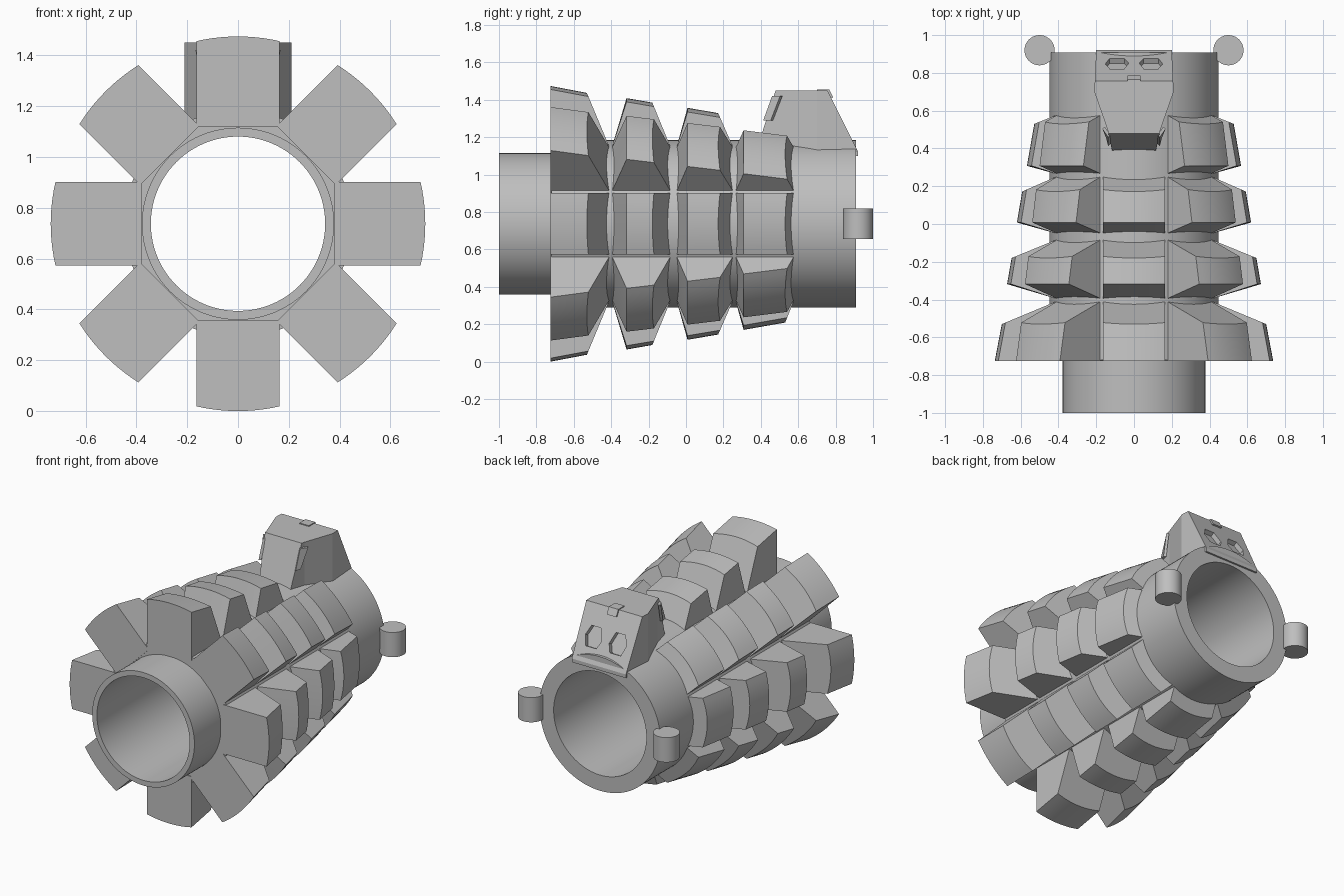
import bpy, bmesh, math
from mathutils import Vector, Matrix

cube = bpy.data.objects.get("Cube")
if cube:
    bpy.data.objects.remove(cube, do_unlink=True)

AXIS_Z = 0.737      # height of the barrel axis
BODY_R = 0.448
BORE_R = 0.343

grey = bpy.data.materials.new("plain_grey")
grey.use_nodes = True
COLOUR = (0.52, 0.52, 0.52, 1)
grey.diffuse_color = COLOUR
grey.node_tree.nodes["Principled BSDF"].inputs["Base Color"].default_value = COLOUR


def finish(bm, name, smooth=True):
    """Turn a bmesh into a coloured object with sharp edges kept."""
    bmesh.ops.recalc_face_normals(bm, faces=bm.faces)
    me = bpy.data.meshes.new(name)
    bm.to_mesh(me)
    bm.free()
    ob = bpy.data.objects.new(name, me)
    bpy.context.collection.objects.link(ob)
    me.materials.append(grey)
    if smooth:
        bpy.ops.object.select_all(action='DESELECT')
        ob.select_set(True)
        bpy.context.view_layer.objects.active = ob
        bpy.ops.object.shade_smooth_by_angle(angle=math.radians(25))
    return ob


def prism(bm, outline, vec):
    """Extrude a closed outline of points along vec."""
    a = [bm.verts.new(p) for p in outline]
    b = [bm.verts.new(Vector(p) + vec) for p in outline]
    n = len(a)
    bm.faces.new(a)
    bm.faces.new(b[::-1])
    for i in range(n):
        j = (i + 1) % n
        bm.faces.new((a[i], a[j], b[j], b[i]))


# Hollow barrel: (radius, y) profile turned around the y axis
profile = [(BORE_R, -1), (0.378, -1), (0.378, -0.719), (BODY_R, -0.719),
           (BODY_R, 0.908), (BORE_R, 0.908)]
SEG = 96
bm = bmesh.new()
rings = []
for k in range(SEG):
    a = 2 * math.pi * k / SEG
    rings.append([bm.verts.new((r * math.sin(a), y, AXIS_Z + r * math.cos(a)))
                  for r, y in profile])
for k in range(SEG):
    p, q = rings[k], rings[(k + 1) % SEG]
    for i in range(len(profile)):
        j = (i + 1) % len(profile)
        bm.faces.new((p[i], p[j], q[j], q[i]))
finish(bm, "barrel")


# Rings of block teeth
HALF, ROOT, STEPS = 0.164, 0.38, 10


def tooth(bm, rot, y_root_f, y_f, r_f, y_b, r_b, y_root_b):
    slope_f = (y_f - y_root_f) / (r_f - BODY_R)
    slope_b = (y_root_b - y_b) / (r_b - BODY_R)
    cols = []
    for i in range(STEPS + 1):
        u = -HALF + 2 * HALF * i / STEPS
        zf = math.sqrt(r_f ** 2 - u ** 2)
        zb = math.sqrt(r_b ** 2 - u ** 2)
        pts = [(u, y_f - slope_f * (r_f - ROOT), ROOT), (u, y_f, zf),
               (u, y_b + slope_b * (r_b - zb), zb),
               (u, y_b + slope_b * (r_b - ROOT), ROOT)]
        cols.append([bm.verts.new(rot @ Vector(p) + Vector((0, 0, AXIS_Z))) for p in pts])
    for p, q in zip(cols, cols[1:]):
        for i in range(4):
            j = (i + 1) % 4
            bm.faces.new((p[i], p[j], q[j], q[i]))
    bm.faces.new(cols[0])
    bm.faces.new(cols[-1][::-1])


# front root y, front y, front radius, back y, back radius, back root y
ring_specs = [(-0.725, -0.725, 0.737, -0.530, 0.700, -0.425),
              (-0.385, -0.318, 0.672, -0.180, 0.648, -0.098),
              (-0.040, 0.008, 0.620, 0.172, 0.592, 0.235),
              (0.275, 0.308, 0.567, 0.530, 0.528, 0.562)]
for n, spec in enumerate(ring_specs):
    bm = bmesh.new()
    for k in range(8):
        if n == 3 and k == 0:
            continue            # the top place is taken by the carved head
        tooth(bm, Matrix.Rotation(k * math.pi / 4, 3, 'Y'), *spec)
    finish(bm, f"tooth_ring_{n + 1}")


# Carved head: plan outline raised, then sliced by front and back slopes
half_plan = [(0.20, 0.92), (0.21, 0.70), (0.14, 0.50), (0.11, 0.36)]
plan = half_plan + [(-x, y) for x, y in reversed(half_plan)]
bm = bmesh.new()
prism(bm, [(x, y, 1.10) for x, y in plan], Vector((0, 0, 0.35)))
BACK_LOW, BACK_TOP = Vector((0, 0.907, 1.15)), Vector((0, 0.757, 1.45))
back_dir = (BACK_LOW - BACK_TOP).normalized()
back_n = Vector((0, -back_dir.z, back_dir.y))
for co, no in ((BACK_LOW, back_n),
               (Vector((0, 0.393, 1.18)), Vector((0, -0.27, 0.086)).normalized())):
    geom = bm.verts[:] + bm.edges[:] + bm.faces[:]
    bmesh.ops.bisect_plane(bm, geom=geom, plane_co=co, plane_no=no, clear_outer=True)
    bmesh.ops.holes_fill(bm, edges=[e for e in bm.edges if e.is_boundary])
head = finish(bm, "head", smooth=False)

# Eye sockets: six-sided recesses cut into the back slope
eye = [(-0.062, 0.0), (-0.035, -0.034), (0.035, -0.034), (0.062, 0.006),
       (0.04, 0.034), (-0.04, 0.034)]
bm = bmesh.new()
centre = BACK_TOP.lerp(BACK_LOW, 0.6)
for side in (-1, 1):
    outline = [Vector((side * (0.09 - u), 0, 0)) + centre + back_dir * (v * 1.9)
               + back_n * 0.03 for u, v in eye]
    prism(bm, outline, back_n * -0.06)
cutter = finish(bm, "eye_cutter", smooth=False)
cutter.hide_render = True
mod = head.modifiers.new("eye_sockets", 'BOOLEAN')
mod.operation = 'DIFFERENCE'
mod.solver = 'EXACT'
mod.object = cutter
bpy.ops.object.select_all(action='DESELECT')
head.select_set(True)
bpy.context.view_layer.objects.active = head
bpy.ops.object.modifier_apply(modifier=mod.name)
bpy.data.objects.remove(cutter, do_unlink=True)

# Nose plate folded over the top back edge
bm = bmesh.new()
side_shape = [(0.70, 1.44), (0.70, 1.456), (0.765, 1.456), (0.787, 1.412),
              (0.765, 1.405), (0.74, 1.44)]
prism(bm, [(-0.035, y, z) for y, z in side_shape], Vector((0.07, 0, 0)))
finish(bm, "nose", smooth=False)

# Thin strips down the front corners of the head
for side, name in ((1, "left_fang"), (-1, "right_fang")):
    bm = bmesh.new()
    shape = [(0.125, 0.425, 1.29), (0.125, 0.472, 1.42),
             (0.155, 0.515, 1.42), (0.135, 0.465, 1.29)]
    prism(bm, [(side * x, y, z) for x, y, z in shape], Vector((side * 0.012, -0.012, 0)))
    finish(bm, name, smooth=False)

# Upright pegs beside the back end
for side, name in ((1, "left_peg"), (-1, "right_peg")):
    bm = bmesh.new()
    bmesh.ops.create_cone(bm, cap_ends=True, segments=40, radius1=0.08, radius2=0.08,
                          depth=0.165,
                          matrix=Matrix.Translation((side * 0.5, 0.92, AXIS_Z)))
    finish(bm, name)
